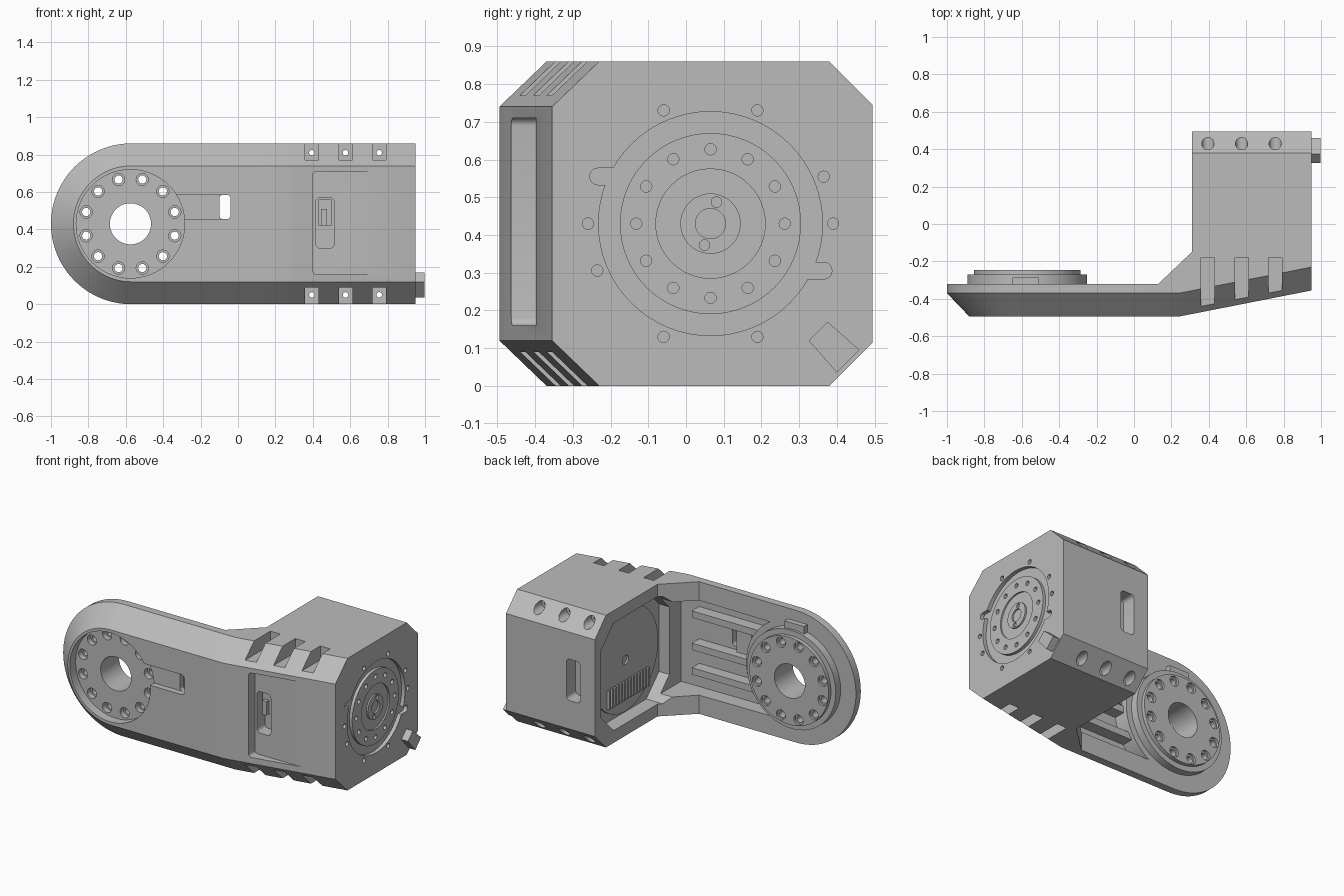
import bpy, bmesh
from math import sin, cos, pi, radians, sqrt

old = bpy.data.objects.get("Cube")
if old:
    bpy.data.objects.remove(old)

grey = bpy.data.materials.new("plain grey")
grey.use_nodes = True
grey.diffuse_color = (0.5, 0.5, 0.5, 1)
grey.node_tree.nodes["Principled BSDF"].inputs["Base Color"].default_value = (0.5, 0.5, 0.5, 1)

MID = 0.43            # height of both axes
ARM_X = -0.57         # arm joint axis, runs along y
HUB_Y = 0.065         # output axis, runs along x
BOLT_X = (0.395, 0.575, 0.755)


def loft(name, rings, strip_caps=False):
    """Skin a list of equal-length rings and close both ends."""
    bm = bmesh.new()
    rows = [[bm.verts.new(p) for p in ring] for ring in rings]
    n = len(rows[0])
    for a, b in zip(rows, rows[1:]):
        for i in range(n):
            j = (i + 1) % n
            bm.faces.new((a[i], a[j], b[j], b[i]))
    for row in (rows[0], rows[-1]):
        if strip_caps:
            for i in range(n // 2 - 1):
                bm.faces.new((row[i], row[i + 1], row[n - 2 - i], row[n - 1 - i]))
        else:
            bm.faces.new(row)
    bmesh.ops.recalc_face_normals(bm, faces=bm.faces)
    mesh = bpy.data.meshes.new(name)
    bm.to_mesh(mesh)
    bm.free()
    ob = bpy.data.objects.new(name, mesh)
    bpy.context.collection.objects.link(ob)
    mesh.materials.append(grey)
    return ob


def prism(name, pts, axis, a, b):
    """Extrude (y,z) points along X or (x,z) points along Y."""
    place = (lambda u, v, w: (w, u, v)) if axis == "X" else (lambda u, v, w: (u, w, v))
    return loft(name, [[place(u, v, w) for u, v in pts] for w in (a, b)])


def circle(u, v, r, n=48, start=0.0):
    return [(u + r * cos(start + 2 * pi * i / n), v + r * sin(start + 2 * pi * i / n))
            for i in range(n)]


def rect(u0, u1, v0, v1, r=0.0):
    if not r:
        return [(u0, v0), (u1, v0), (u1, v1), (u0, v1)]
    corners = ((u1 - r, v1 - r, 0), (u0 + r, v1 - r, 90), (u0 + r, v0 + r, 180), (u1 - r, v0 + r, 270))
    return [(u + r * cos(radians(t + k * 22.5)), v + r * sin(radians(t + k * 22.5)))
            for u, v, t in corners for k in range(5)]


def box(name, x0, x1, y0, y1, z0, z1):
    return prism(name, rect(x0, x1, z0, z1), "Y", y0, y1)


def octagon(y0, y1, z0, z1, c):
    return [(y0 + c, z0), (y1 - c, z0), (y1, z0 + c), (y1, z1 - c),
            (y1 - c, z1), (y0 + c, z1), (y0, z1 - c), (y0, z0 + c)]


def around(u, v, r, angles):
    return [(u + r * cos(radians(t)), v + r * sin(radians(t))) for t in angles]


def boolean(target, others, operation="DIFFERENCE"):
    """Apply a boolean with every object in the list, then drop the helpers."""
    for other in others:
        other.hide_render = True
    group = bpy.data.collections.new("cutters")
    for other in others:
        group.objects.link(other)
    mod = target.modifiers.new("cut", "BOOLEAN")
    mod.operation, mod.solver = operation, "EXACT"
    mod.operand_type, mod.collection = "COLLECTION", group
    bpy.context.view_layer.update()
    result = target.evaluated_get(bpy.context.evaluated_depsgraph_get())
    mesh = bpy.data.meshes.new_from_object(result)
    target.modifiers.clear()
    target.data = mesh
    mesh.materials.clear()
    mesh.materials.append(grey)
    for other in others:
        bpy.data.objects.remove(other)
    bpy.data.collections.remove(group)


# Housing: rounded arm with a bevelled front, its far end sloping back
def slope(x):
    return max(0, x - 0.24) * 0.197


def arm_ring(r, depth):
    half = [(ARM_X - r * cos(pi / 2 * i / 20), r * sin(pi / 2 * i / 20)) for i in range(21)]
    half[0] = (half[0][0], 0.004)
    half += [(x, r) for x in (0.13, 0.24, 0.31, 0.95)]
    loop = [(x, MID + h) for x, h in half] + [(x, MID - h) for x, h in reversed(half)]
    return [(x, depth(x), z) for x, z in loop]


housing = loft("housing", [
    arm_ring(0.31, lambda x: -0.495 + slope(x)),
    arm_ring(0.43, lambda x: -0.37 + slope(x)),
    arm_ring(0.43, lambda x: -0.32 + min(max(0, x - 0.13), 0.18) * 0.95)], True)
block = [(-0.2, 0), (0.38, 0), (0.495, 0.115), (0.495, 0.745), (0.38, 0.86), (-0.2, 0.86)]
boolean(housing, [prism("block", block, "X", 0.31, 0.95),
                  prism("boss", circle(ARM_X, MID, 0.32, 64), "Y", -0.4, -0.245)], "UNION")

# Hollow back of the arm and the open inner side of the block
cavity = around(ARM_X, MID, 0.36, range(-58, 59, 4)) + [(0.33, 0.74), (0.33, 0.12)]
boolean(housing, [prism("cavity", cavity, "Y", -0.42, -0.1)])
boolean(housing, [prism("opening", octagon(-0.3, 0.43, 0.08, 0.78, 0.13), "X", 0.12, 0.405)])

# Arm joint: front pocket, cable channel, bore and bolt circle
boolean(housing, [prism("pocket", circle(ARM_X - 0.005, MID, 0.29, 64), "Y", -0.6, -0.435),
                  prism("channel", rect(-0.4, -0.04, 0.455, 0.585, 0.02), "Y", -0.6, -0.455)])
joint_bolts = around(ARM_X - 0.005, MID, 0.245, range(15, 360, 30))
boolean(housing, [prism("bore", circle(ARM_X - 0.005, MID, 0.11), "Y", -0.6, 0),
                  prism("cable_hole", rect(-0.1, -0.04, 0.455, 0.585, 0.02), "Y", -0.6, -0.3)]
        + [prism("hole", circle(x, z, 0.022, 16), "Y", -0.6, 0) for x, z in joint_bolts])
boolean(housing, [prism("sink", circle(x, z, 0.033, 20), "Y", a, b)
                  for x, z in joint_bolts for a, b in ((-0.5, -0.4), (-0.26, -0.2))])

# Stepped rim on the back of the boss
step = prism("step", circle(ARM_X, MID, 0.35, 64), "Y", -0.27, -0.2)
boolean(step, [prism("core", circle(ARM_X, MID, 0.285, 64), "Y", -0.3, -0.1)])
boolean(housing, [step])

# Bolt notches on the front bevels, counterbores on the rear bevels
notches, bolts, sinks = [], [], []
for x in BOLT_X:
    for z, z0, z1 in ((0.81, 0.77, 0.9), (0.05, -0.04, 0.09)):
        notches.append(box("notch", x - 0.036, x + 0.036, -0.6, -0.18, z0, z1))
        bolts.append(prism("bolt", circle(x, z, 0.015, 12), "Y", -0.3, 0.6))
        sinks.append(prism("sink", circle(x, z, 0.033, 24), "Y", 0.36, 0.6))
for cutters in (notches, sinks, bolts):
    boolean(housing, cutters)

# Front recess and the upright slots front and back
boolean(housing, [prism("recess", rect(0.4, 0.78, 0.16, 0.71, 0.02), "Y", -0.6, -0.398)])
boolean(housing, [prism("slot", rect(0.415, 0.515, 0.3, 0.57, 0.025), "Y", a, b)
                  for a, b in ((-0.6, -0.315), (0.4, 0.6))])

# Output face: round pocket with two ears and surrounding bolt holes
boolean(housing, [prism("face_pocket", circle(HUB_Y, MID, 0.297, 64), "X", 0.925, 1.1),
                  prism("ear", rect(-0.255, -0.12, 0.533, 0.577, 0.021), "X", 0.925, 1.1),
                  prism("ear", rect(0.25, 0.387, 0.283, 0.327, 0.021), "X", 0.925, 1.1)])
face_bolts = around(HUB_Y, MID, 0.325, (0, 22.5, 67.5, 112.5, 180, 202.5, 247.5, 292.5))
boolean(housing, [prism("hole", circle(y, z, 0.015, 16), "X", 0.91, 1.1) for y, z in face_bolts])

# Output flange with bolt circle, dished centre and hub
flange = prism("output_flange", circle(HUB_Y, MID, 0.24, 64), "X", 0.9, 0.945)
boolean(flange, [prism("dish", circle(HUB_Y, MID, 0.145), "X", 0.935, 1.1)]
        + [prism("hole", circle(y, z, 0.015, 16), "X", 0.915, 1.1)
           for y, z in around(HUB_Y, MID, 0.197, range(0, 360, 30))])
hub = prism("output_hub", circle(HUB_Y, MID, 0.08), "X", 0.91, 0.945)
boolean(hub, [prism("bore", circle(HUB_Y, MID, 0.04, 32), "X", 0.92, 1.1)]
        + [prism("hole", circle(HUB_Y + s * 0.016, MID + s * 0.057, 0.014, 16), "X", 0.93, 1.1)
           for s in (-1, 1)])

# Small tilted stop block on the output face
stop = prism("stop_block", [(0.325, 0.12), (0.4, 0.035), (0.46, 0.095), (0.375, 0.17)], "X", 0.94, 0.997)

# Ribs and cable box inside the arm
parts = [housing, flange, hub, stop]
for z in (0.25, 0.41, 0.62):
    reach = ARM_X + sqrt(0.36 ** 2 - (z - MID) ** 2) - 0.02
    parts.append(box("arm_rib", reach, 0.2, -0.43, -0.345, z - 0.022, z + 0.022))
parts.append(box("cable_box", -0.22, -0.11, -0.43, -0.36, 0.45, 0.59))

# Locating tab beside the boss
parts.append(box("boss_tab", -0.65, -0.51, -0.33, -0.285, 0.72, 0.79))

# Inner cover with cooling fins
cover = prism("inner_cover", circle(HUB_Y, MID, 0.335, 64), "X", 0.39, 0.41)
boolean(cover, [prism("hole", circle(HUB_Y, MID, 0.03, 24), "X", 0.3, 0.402)])
parts.append(cover)
for i in range(14):
    y = -0.16 + i * 0.031
    parts.append(box("cooling_fin", 0.372, 0.395, y, y + 0.014, 0.18, 0.3))

# Connector in the front slot
parts.append(box("connector", 0.43, 0.5, -0.36, -0.31, 0.42, 0.56))
parts.append(box("connector_pin", 0.445, 0.475, -0.385, -0.35, 0.42, 0.51))

bpy.ops.object.select_all(action="DESELECT")
for ob in parts:
    ob.select_set(True)
bpy.context.view_layer.objects.active = housing
bpy.ops.object.shade_smooth_by_angle(angle=radians(25))
